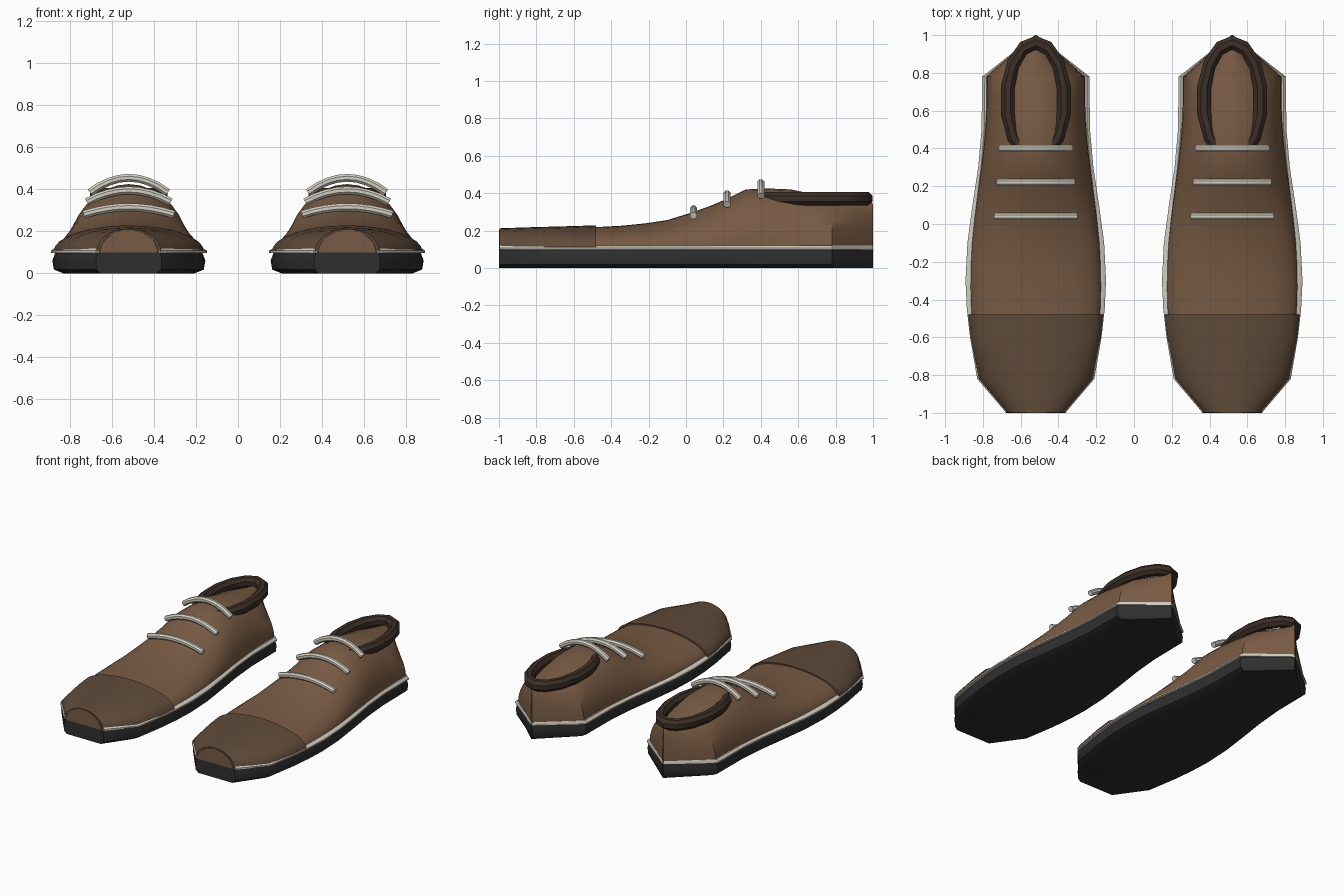
import bpy, bmesh
from math import sin, cos, pi, radians

if "Cube" in bpy.data.objects:
    bpy.data.objects.remove(bpy.data.objects["Cube"])

CX = 0.52  # centre line of one shoe; the other is mirrored


def material(name, rgb):
    m = bpy.data.materials.new(name)
    m.diffuse_color = (*rgb, 1)
    m.use_nodes = True
    m.node_tree.nodes["Principled BSDF"].inputs["Base Color"].default_value = m.diffuse_color
    return m


LEATHER = material("leather", (0.19, 0.105, 0.058))
CAP = material("toe_leather", (0.115, 0.07, 0.042))
DARK = material("collar_leather", (0.045, 0.028, 0.02))
PALE = material("pale_trim", (0.65, 0.62, 0.54))
RUBBER = material("rubber", (0.028, 0.028, 0.03))


def skin(name, rings, mat, closed=False, angle=35):
    """Skin equal-sized rings of points, then mirror for the second shoe."""
    bm = bmesh.new()
    vs = [[bm.verts.new((x + CX, y, z)) for x, y, z in r] for r in rings]
    n, k = len(vs), len(vs[0])
    for i in range(n if closed else n - 1):
        a, b = vs[i], vs[(i + 1) % n]
        for j in range(k):
            bm.faces.new((a[j], a[(j + 1) % k], b[(j + 1) % k], b[j]))
    if not closed:
        bm.faces.new(vs[0])
        bm.faces.new(vs[-1])
    bmesh.ops.recalc_face_normals(bm, faces=bm.faces)
    me = bpy.data.meshes.new(name)
    bm.to_mesh(me)
    bm.free()
    me.materials.append(mat)
    ob = bpy.data.objects.new(name, me)
    bpy.context.collection.objects.link(ob)
    bpy.ops.object.select_all(action='DESELECT')
    ob.select_set(True)
    bpy.context.view_layer.objects.active = ob
    bpy.ops.object.shade_smooth_by_angle(angle=radians(angle))
    mir = ob.modifiers.new("pair", 'MIRROR')
    mir.use_mirror_merge = False
    return ob


def slab(name, outline, half, mat):
    """Loft a symmetric section (width factor, z) along the outline."""
    sec = half + [(-f, z) for f, z in reversed(half)]
    skin(name, [[(w * f, y, z) for f, z in sec] for y, w in outline], mat)


def dome(name, stations, mat, base=0.10, seg=16):
    """Loft half-elliptical sections given as (y, half width, top z)."""
    skin(name, [[(w * cos(pi * i / seg), y, base + (top - base) * sin(pi * i / seg))
                 for i in range(seg + 1)] for y, w, top in stations], mat)


def tube(name, path, r, mat, closed=False, sides=8):
    """Sweep a round section along a path of (point, outward, up) frames."""
    rings = []
    for p, u, v in path:
        rings.append([tuple(p[c] + r * (cos(t) * u[c] + sin(t) * v[c]) for c in range(3))
                      for t in (2 * pi * (k + .5) / sides for k in range(sides))])
    skin(name, rings, mat, closed)


# Sole and welt share one outline with a pointed heel
outline = [(-1, .16), (-.82, .31), (-.6, .348), (-.45, .365), (-.3, .372), (-.1, .362),
           (.1, .335), (.3, .305), (.5, .287), (.78, .284), (1, .004)]
slab("sole", outline, [(.84, 0), (.96, .018), (.98, .06), (.94, .1)], RUBBER)
slab("welt", [(max(y, -.995), w) for y, w in outline],
     [(.93, .095), (1, .098), (1, .108), (.95, .12)], PALE)

# Upper with rising instep and wedge heel
dome("upper", [(-1, .137, .205), (-.82, .29, .211), (-.6, .335, .217), (-.45, .347, .22),
               (-.34, .35, .226), (-.22, .348, .238), (-.1, .341, .256), (.02, .328, .293),
               (.12, .315, .328), (.22, .302, .37), (.32, .288, .42), (.44, .274, .425),
               (.56, .265, .42), (.68, .262, .395), (.78, .262, .375), (.9, .125, .36),
               (1, .004, .345)], LEATHER)

# Toe cap shell
dome("toe_cap", [(-.998, .152, .212), (-.82, .304, .218), (-.6, .345, .224),
                 (-.48, .358, .228)], CAP, base=.105)

# Collar ring
N = 14
collar = []
for i in range(N):
    t = 2 * pi * i / N + pi / 2
    collar.append(((.153 * cos(t), .655 + .305 * sin(t), .37),
                   (cos(t), sin(t), 0), (0, 0, 1)))
tube("collar", collar, .04, DARK, closed=True)

# Laces arched across the instep
for i, (y, w, z0, z1) in enumerate([(.04, .215, .28, .315), (.22, .2, .34, .395),
                                    (.40, .185, .385, .455)]):
    path = []
    for k in range(9):
        s = k / 4 - 1
        slope = -2 * s * (z1 - z0) / w
        d = (1 + slope * slope) ** .5
        path.append(((s * w, y, z1 - (z1 - z0) * s * s), (0, 1, 0),
                     (-slope / d, 0, 1 / d)))
    tube(f"lace_{i + 1}", path, .02, PALE)
